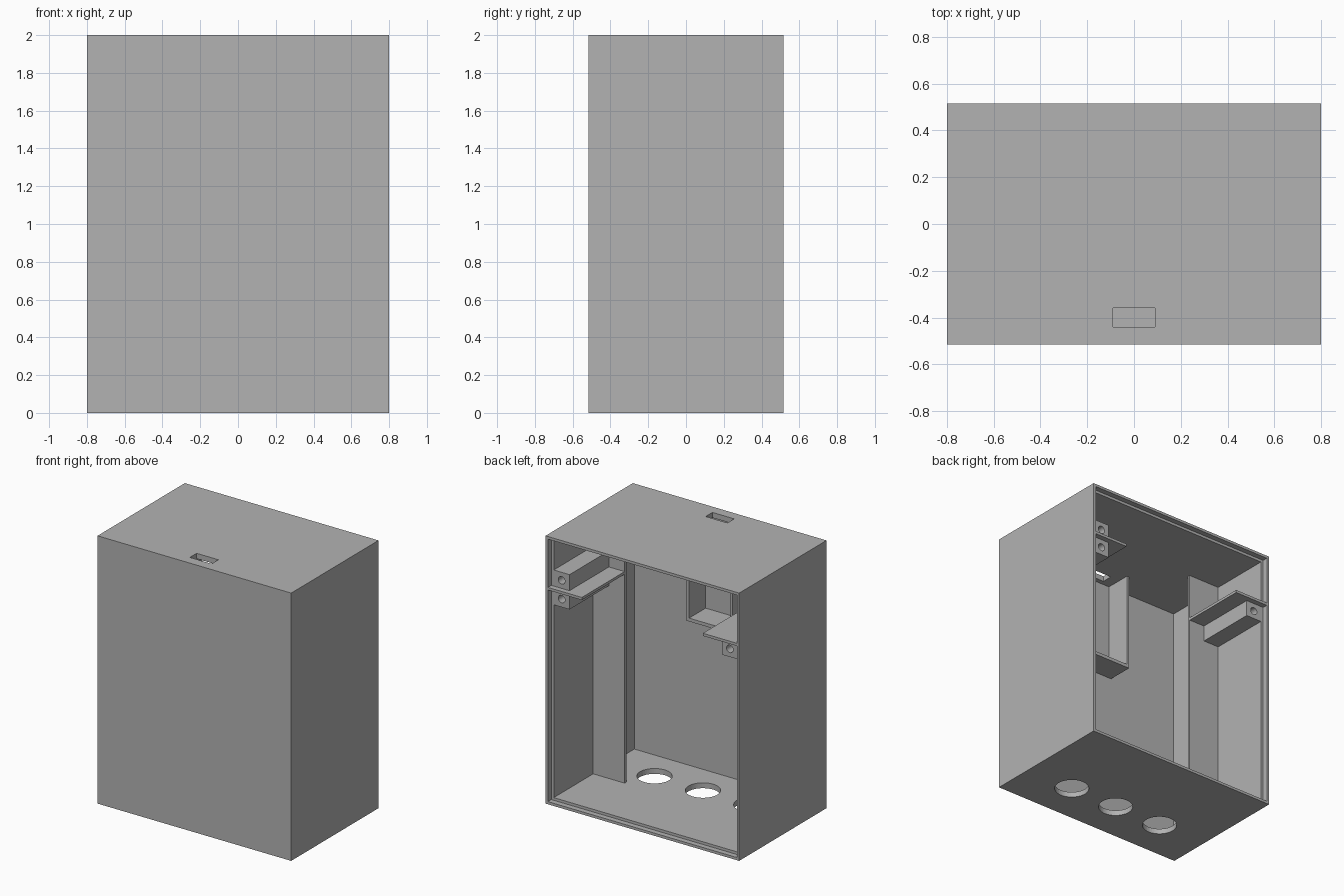
import bpy

cube = bpy.data.objects.get("Cube")
if cube:
    bpy.data.objects.remove(cube, do_unlink=True)

grey = bpy.data.materials.new("plain_grey")
grey.use_nodes = True
COLOUR = (0.45, 0.45, 0.45, 1)
grey.diffuse_color = COLOUR
grey.node_tree.nodes["Principled BSDF"].inputs["Base Color"].default_value = COLOUR


def box(name, x, y, z):
    """Box spanning the given (low, high) ranges."""
    mid = [(a + b) / 2 for a, b in (x, y, z)]
    bpy.ops.mesh.primitive_cube_add(size=1, location=mid)
    ob = bpy.context.object
    ob.scale = [abs(b - a) for a, b in (x, y, z)]
    bpy.ops.object.transform_apply(location=True, rotation=False, scale=True)
    ob.name = name
    ob.data.materials.append(grey)
    return ob


def cylinder(name, radius, depth, location, rotation=(0, 0, 0), sides=48):
    bpy.ops.mesh.primitive_cylinder_add(vertices=sides, radius=radius, depth=depth,
                                        location=location, rotation=rotation)
    ob = bpy.context.object
    ob.name = name
    ob.data.materials.append(grey)
    return ob


def cut(target, cutter):
    """Subtract the cutter from the target and discard it."""
    mod = target.modifiers.new("cut", "BOOLEAN")
    mod.operation = "DIFFERENCE"
    mod.solver = "EXACT"
    mod.object = cutter
    bpy.context.view_layer.objects.active = target
    bpy.ops.object.modifier_apply(modifier=mod.name)
    bpy.data.objects.remove(cutter, do_unlink=True)


W, D, H = 0.8, 0.515, 2.0      # half width, half depth, height
T, RIM = 0.04, 0.02            # wall and rim thickness
IN = W - T                     # inner wall position
FRONT = T - D                  # inner face of the front wall

# Housing open at the back, with a rebate for a lid
housing = box("housing", (-W, W), (-D, D), (0, H))
cut(housing, box("cavity", (-IN, IN), (FRONT, D + T), (T, H - T)))
cut(housing, box("lid_rebate", (RIM - W, W - RIM), (D - T, D + T), (RIM, H - RIM)))

# Slot in the roof and three cable holes in the floor
cut(housing, box("slot", (-0.09, 0.09), (-0.44, -0.36), (H - 0.1, H + 0.1)))
for x in (-0.4, 0, 0.4):
    cut(housing, cylinder("cable_hole", 0.12, 0.2, (x, -0.2, 0)))

# Compartment under the slot
TRAY_BACK, TRAY_Z = -0.28, 1.225
for side, s in (("left", 1), ("right", -1)):
    box(side + "_tray_wall", sorted((s * 0.17, s * 0.19)), (FRONT, TRAY_BACK), (TRAY_Z, H - T))
box("tray_floor", (-0.17, 0.17), (FRONT, TRAY_BACK), (TRAY_Z, TRAY_Z + 0.025))


def mounting_block(name, s, z):
    """Bar along the side wall with a screw hole in its back end."""
    block = box(name, sorted((s * 0.63, s * IN)), (0, D - T), (z, z + 0.12))
    cut(block, cylinder("screw_hole", 0.028, 0.4, (s * 0.695, D - T, z + 0.06),
                        (1.5708, 0, 0), 24))


# Side partitions, shelves and mounting blocks
SHELF_Z = 1.6
for side, s in (("left", 1), ("right", -1)):
    box(side + "_partition", sorted((s * 0.5, s * IN)), (-0.01, 0.01), (T, H - T))
    box(side + "_shelf", sorted((s * 0.5, s * (W - RIM))), (0.01, D), (SHELF_Z, SHELF_Z + 0.02))
    mounting_block(side + "_lower_block", s, SHELF_Z - 0.12)
mounting_block("left_upper_block", 1, SHELF_Z + 0.02)
